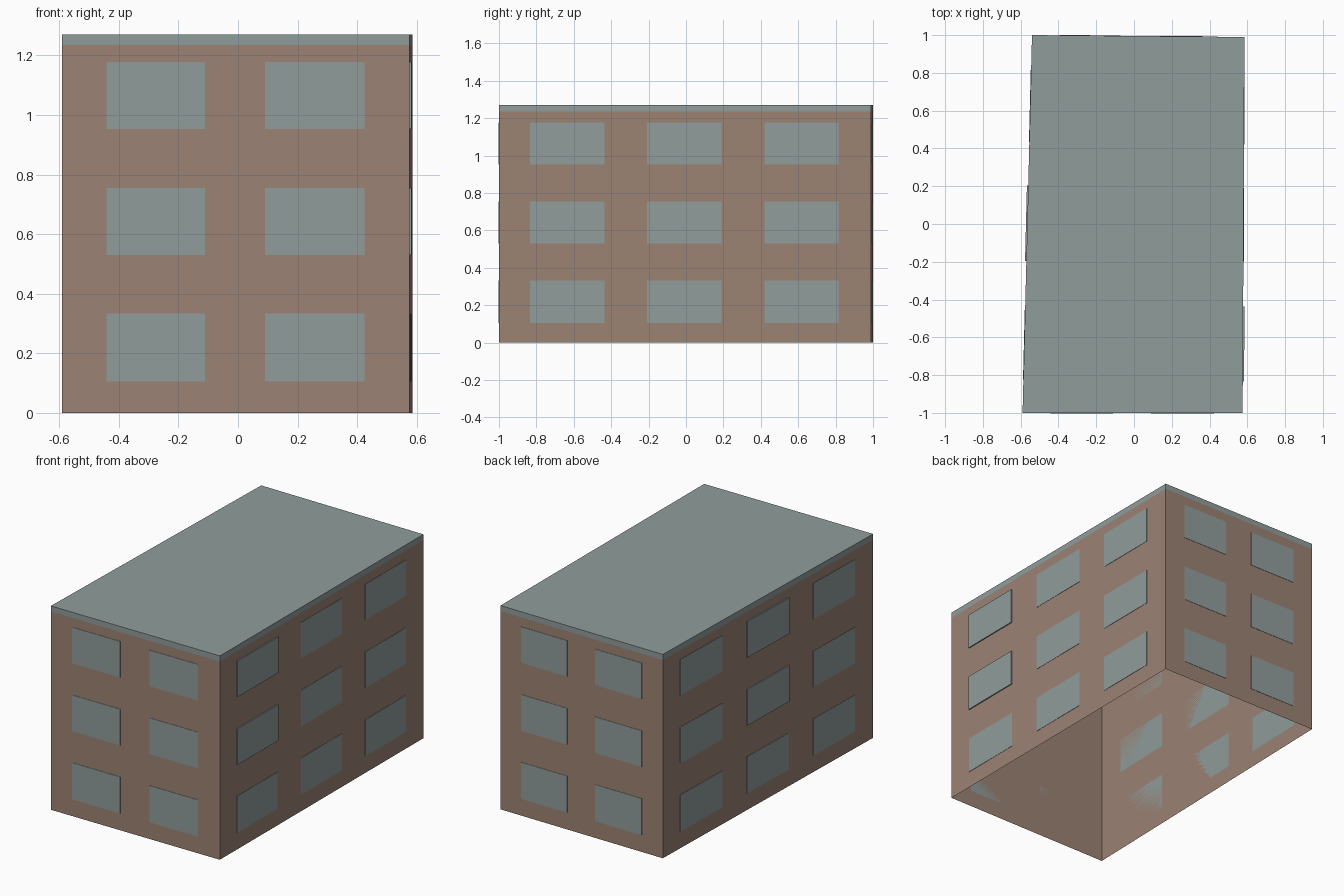
import bpy
import bmesh
from mathutils import Vector

cube = bpy.data.objects.get("Cube")
if cube:
    bpy.data.objects.remove(cube, do_unlink=True)


def material(name, rgb):
    mat = bpy.data.materials.new(name)
    mat.use_nodes = True
    mat.diffuse_color = (*rgb, 1)
    mat.node_tree.nodes["Principled BSDF"].inputs["Base Color"].default_value = (*rgb, 1)
    return mat


brick = material("brown brick", (0.33, 0.225, 0.172))
grey = material("grey green", (0.28, 0.34, 0.33))

# Slightly skewed footprint, counter-clockwise from the front
FOOTPRINT = [Vector(p) for p in ((-0.59, -1, 0), (0.575, -1, 0), (0.585, 0.99, 0), (-0.54, 1, 0))]
UP = Vector((0, 0, 1))
EAVES, TOP = 1.235, 1.27


def make_object(name, bm, mat):
    mesh = bpy.data.meshes.new(name)
    bm.to_mesh(mesh)
    bm.free()
    mesh.materials.append(mat)
    obj = bpy.data.objects.new(name, mesh)
    bpy.context.collection.objects.link(obj)
    return obj


def prism(bm, base, offset, bottom=True, top=True):
    """Extrude a loop of points along an offset, with optional end caps."""
    low = [bm.verts.new(p) for p in base]
    high = [bm.verts.new(p + offset) for p in base]
    n = len(low)
    for i in range(n):
        j = (i + 1) % n
        bm.faces.new((low[i], low[j], high[j], high[i]))
    if bottom:
        bm.faces.new(low[::-1])
    if top:
        bm.faces.new(high)


# Walls: a shell open at the bottom
bm = bmesh.new()
prism(bm, FOOTPRINT, UP * EAVES, bottom=False, top=False)
make_object("walls", bm, brick)

# Flat roof slab, flush with the walls
bm = bmesh.new()
prism(bm, [p + UP * EAVES for p in FOOTPRINT], UP * (TOP - EAVES))
make_object("roof", bm, grey)

# Windows: thin plates placed by their share of each wall's length
ROWS = [(0.105, 0.333), (0.53, 0.755), (0.953, 1.177)]
SHORT = [(0.128, 0.412), (0.584, 0.871)]
LONG = [(0.083, 0.283), (0.398, 0.598), (0.714, 0.912)]
WALLS = [("front", SHORT), ("left", LONG), ("back", SHORT), ("right", LONG)]
PROUD = {("left", 0), ("right", 1)}  # columns that stand out a little more

for i, (side, columns) in enumerate(WALLS):
    start, end = FOOTPRINT[i], FOOTPRINT[(i + 1) % 4]
    normal = (end - start).cross(UP).normalized()
    bm = bmesh.new()
    for c, (a, b) in enumerate(columns):
        for r, (z0, z1) in enumerate(ROWS):
            depth = 0.007 if (side, c) in PROUD and r > 0 else 0.002
            p, q = start.lerp(end, a), start.lerp(end, b)
            corners = [p + UP * z0, q + UP * z0, q + UP * z1, p + UP * z1]
            prism(bm, corners, normal * depth)
    make_object(side + "_windows", bm, grey)
